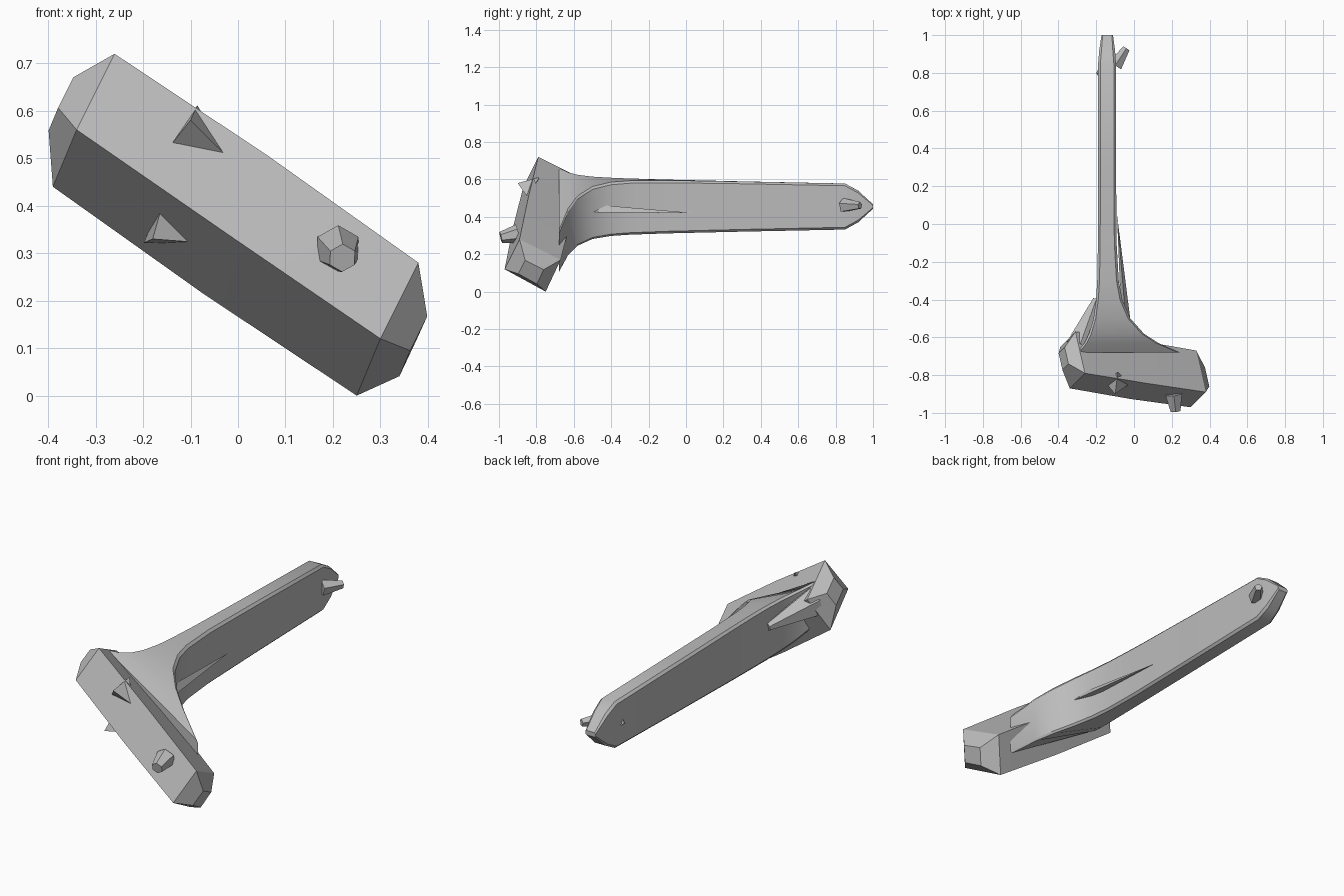
import bpy, bmesh, math
from mathutils import Matrix, Vector

cube = bpy.data.objects.get("Cube")
if cube:
    bpy.data.objects.remove(cube, do_unlink=True)

grey = bpy.data.materials.new("plain grey")
grey.use_nodes = True
colour = (0.5, 0.5, 0.5, 1)
grey.diffuse_color = colour
grey.node_tree.nodes["Principled BSDF"].inputs["Base Color"].default_value = colour


def finish(bm, name):
    """Turn a bmesh into an object, smooth except at sharp edges."""
    bmesh.ops.recalc_face_normals(bm, faces=bm.faces)
    mesh = bpy.data.meshes.new(name)
    bm.to_mesh(mesh)
    bm.free()
    mesh.materials.append(grey)
    obj = bpy.data.objects.new(name, mesh)
    bpy.context.collection.objects.link(obj)
    bpy.ops.object.select_all(action="DESELECT")
    obj.select_set(True)
    bpy.context.view_layer.objects.active = obj
    bpy.ops.object.shade_smooth_by_angle(angle=math.radians(30))


def loft(name, sections):
    """Skin a row of cross-sections and close both ends."""
    bm = bmesh.new()
    rings = [[bm.verts.new(p) for p in section] for section in sections]
    for near, far in zip(rings, rings[1:]):
        for i in range(len(near)):
            bm.faces.new((near[i - 1], near[i], far[i], far[i - 1]))
    bm.faces.new(rings[0])
    bm.faces.new(rings[-1])
    finish(bm, name)


def spike(name, base, tip, radius, tip_radius=0, sides=3):
    """Tapered point running from base to tip."""
    base, tip = Vector(base), Vector(tip)
    axis = tip - base
    turn = axis.to_track_quat("Z", "Y").to_matrix().to_4x4()
    bm = bmesh.new()
    bmesh.ops.create_cone(bm, cap_ends=True, segments=sides, radius1=radius,
                          radius2=tip_radius, depth=axis.length,
                          matrix=Matrix.Translation((base + tip) / 2) @ turn)
    finish(bm, name)


# Slanted head bar: a four-cornered section swept along its axis,
# slightly fuller in the middle and bevelled at both ends
head_axis = Vector((0.32, -0.05, -0.22))
corners = [Vector(p) for p in ((0.06, -0.84, 0.5), (-0.02, -0.92, 0.34),
                               (-0.07, -0.7, 0.22), (0.01, -0.62, 0.39))]
middle = sum(corners, Vector()) / len(corners)


def head_section(along, size):
    return [middle + (c - middle) * size + head_axis * along for c in corners]


loft("head", [head_section(*s) for s in
              ((-1.15, 0.4), (-1, 1), (0, 1.04), (1, 1), (1.17, 0.45))])


# Handle: a chamfered slab that flares and shears to meet the head
def handle_section(y, size=1):
    flare = math.exp(-(y + 0.7) / 0.12)
    width = 0.6 + size * 0.4
    left = -0.14 - (0.05 + 0.13 * flare) * width
    right = -0.14 + (0.045 + 0.4 * flare) * width
    half = (0.14 - 0.02 * y - 0.05 * flare) * size
    cut = min(0.012, half / 2)
    shear = 0.7 * math.sqrt(flare)
    outline = []
    for x, inward in ((left, cut), (right, -cut)):
        side = [(x + inward, half), (x, half - cut),
                (x, cut - half), (x + inward, -half)]
        outline += side[::-1] if x == left else side
    return [(x, y, 0.455 + z - shear * (x + 0.14)) for x, z in outline]


stations = [handle_section(y) for y in
            (-0.68, -0.63, -0.58, -0.5, -0.4, -0.3, -0.1, 0.3, 0.85)]
tip = [handle_section(y, size) for y, size in ((0.92, 0.7), (1, 0.1))]
loft("handle", stations + tip)

# Thorn, knob and fin on the front of the head
spike("front_thorn", (-0.09, -0.82, 0.54), (-0.1, -0.9, 0.58), 0.08)
spike("front_knob", (0.21, -0.9, 0.31), (0.22, -0.99, 0.29), 0.05, 0.03, sides=6)
spike("lower_fin", (-0.14, -0.77, 0.36), (-0.18, -0.86, 0.33), 0.08)

# Lump behind the upper end of the head, and ridge beside the handle
spike("back_lump", (-0.29, -0.65, 0.56), (-0.2, -0.4, 0.5), 0.08, 0.02, sides=6)
spike("side_ridge", (-0.04, -0.55, 0.44), (-0.09, 0.05, 0.42), 0.03)

# Spurs at the handle tip
spike("tip_spur", (-0.1, 0.84, 0.46), (-0.04, 0.93, 0.46), 0.04, 0.02, sides=5)
spike("small_spur", (-0.18, 0.8, 0.45), (-0.2, 0.8, 0.45), 0.04)
